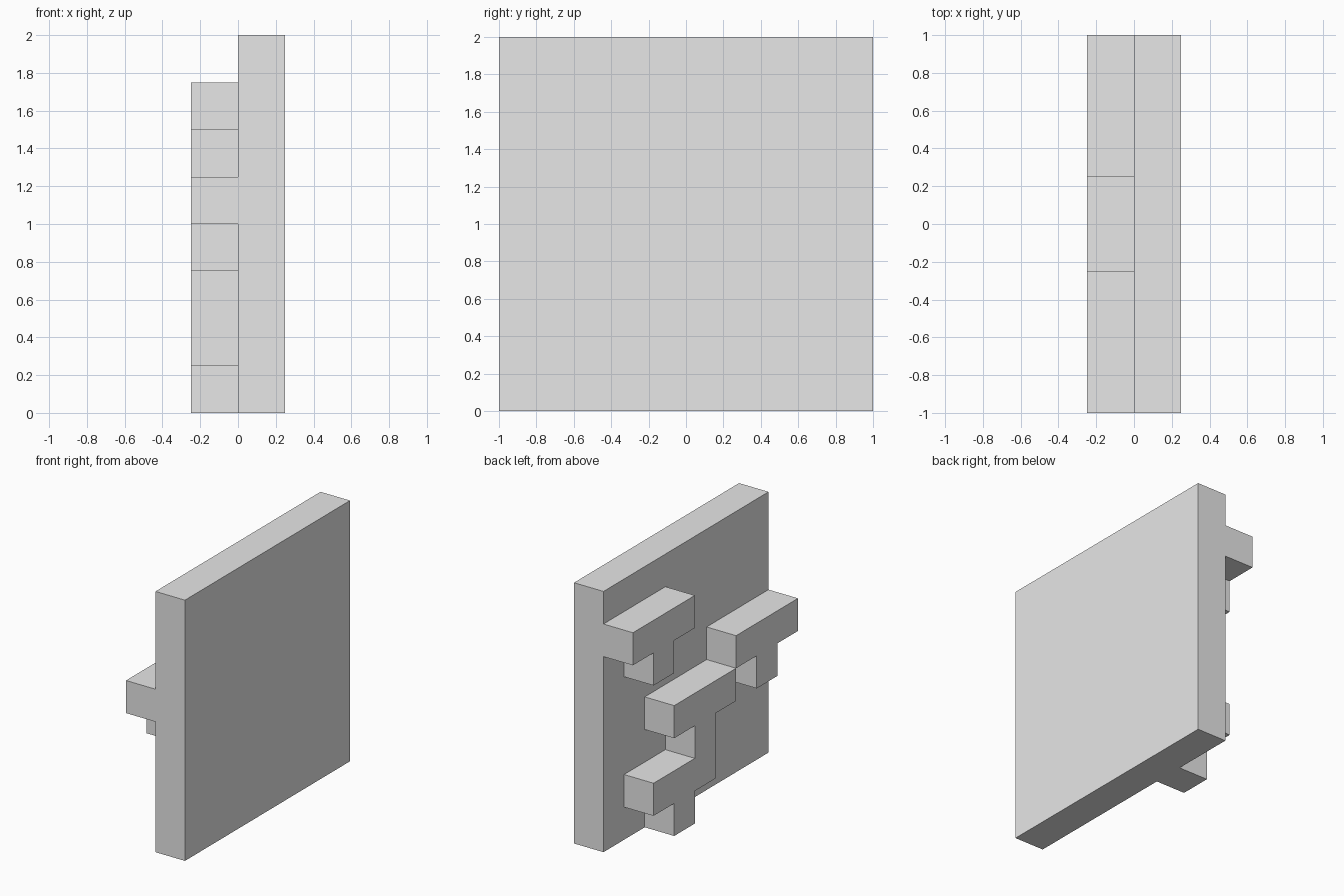
import bpy
import bmesh

cube = bpy.data.objects.get("Cube")
if cube:
    bpy.data.objects.remove(cube, do_unlink=True)

U = 0.25  # module: every size is a multiple of this

grey = bpy.data.materials.new("plain_grey")
grey.use_nodes = True
colour = (0.8, 0.8, 0.8, 1)
grey.diffuse_color = colour
grey.node_tree.nodes["Principled BSDF"].inputs["Base Color"].default_value = colour


def extrude_outline(name, outline, x0, x1):
    """Extrude a (y, z) outline, given in modules, along x."""
    bm = bmesh.new()
    face = bm.faces.new([bm.verts.new((x0, y * U, z * U)) for y, z in outline])
    grown = bmesh.ops.extrude_face_region(bm, geom=[face])["geom"]
    verts = [v for v in grown if isinstance(v, bmesh.types.BMVert)]
    bmesh.ops.translate(bm, verts=verts, vec=(x1 - x0, 0, 0))
    bmesh.ops.recalc_face_normals(bm, faces=bm.faces)
    mesh = bpy.data.meshes.new(name)
    bm.to_mesh(mesh)
    bm.free()
    mesh.materials.append(grey)
    obj = bpy.data.objects.new(name, mesh)
    bpy.context.collection.objects.link(obj)


def tee(y, z):
    """T outline: a bar three modules long over a one-module stem."""
    return [(y, z), (y, z - 1), (y + 1, z - 1), (y + 1, z - 2),
            (y + 2, z - 2), (y + 2, z - 1), (y + 3, z - 1), (y + 3, z)]


# Backing slab
extrude_outline("wall_slab", [(-4, 0), (4, 0), (4, 8), (-4, 8)], 0, U)

# Separate raised T blocks
extrude_outline("upper_tee", tee(1, 7), -U, 0)
extrude_outline("middle_tee", tee(-4, 5), -U, 0)

# Two T blocks joined by a longer stem
joined = [(-1, 4), (-1, 3), (0, 3), (0, 1), (1, 1), (1, 0), (2, 0),
          (2, 1), (3, 1), (3, 2), (1, 2), (1, 3), (2, 3), (2, 4)]
extrude_outline("lower_joined_tees", joined, -U, 0)
